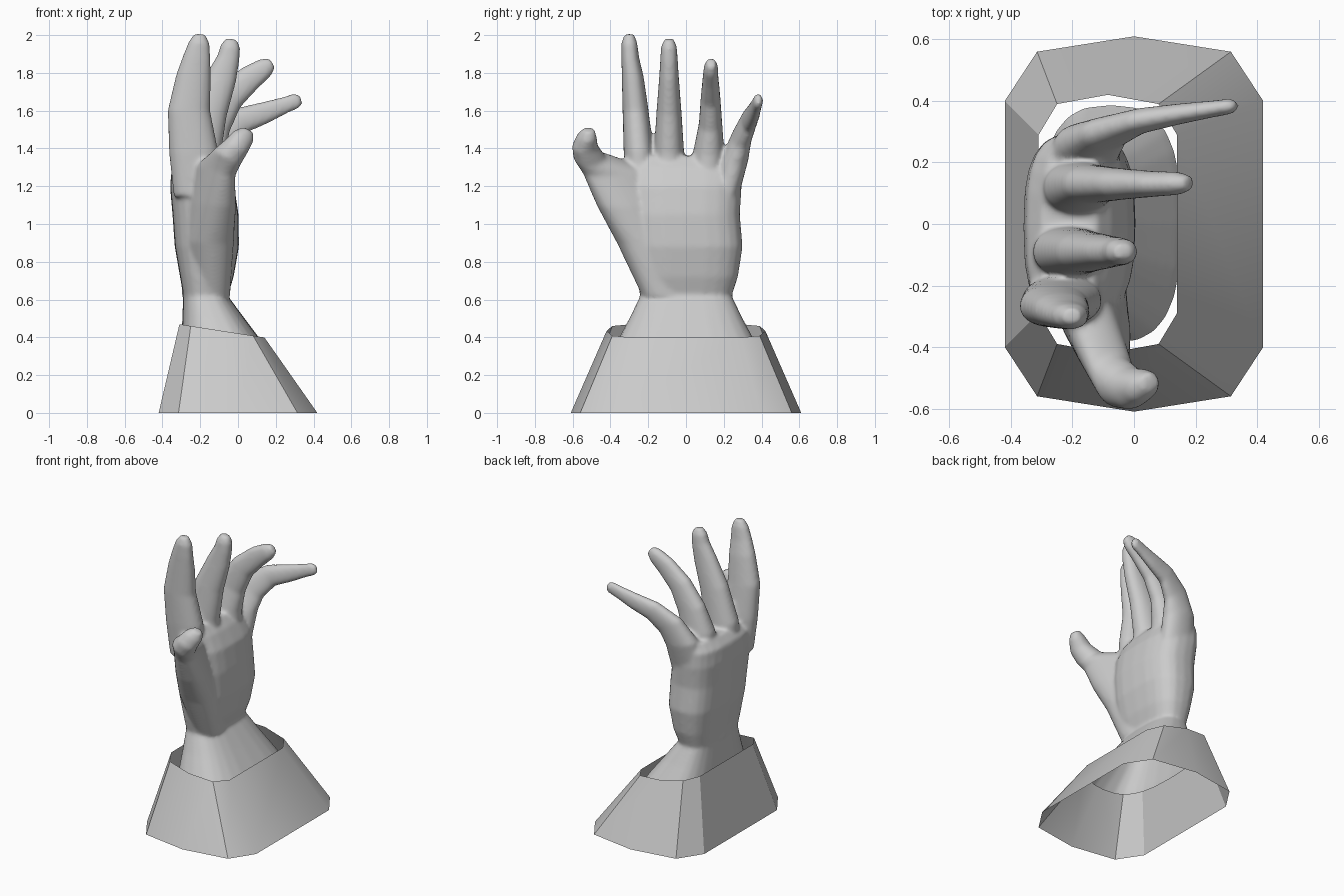
import bpy, bmesh, math
from mathutils import Vector, Matrix

if "Cube" in bpy.data.objects:
    bpy.data.objects.remove(bpy.data.objects["Cube"])

N = 24


def add_object(name, bm):
    bmesh.ops.recalc_face_normals(bm, faces=bm.faces)
    me = bpy.data.meshes.new(name)
    bm.to_mesh(me)
    bm.free()
    ob = bpy.data.objects.new(name, me)
    bpy.context.collection.objects.link(ob)
    return ob


def skin_rings(bm, rings, caps):
    vs = [[bm.verts.new(p) for p in r] for r in rings]
    n = len(rings[0])
    for a, b in zip(vs, vs[1:]):
        for i in range(n):
            j = (i + 1) % n
            bm.faces.new((a[i], a[j], b[j], b[i]))
    if caps:
        bm.faces.new(vs[0][::-1])
        bm.faces.new(vs[-1])


def spow(v, n):
    return math.copysign(abs(v) ** (2 / n), v)


def limb(name, stations, power=2.2, bend=1, yaw=0):
    """Closed loft; stations are (x, y, z, half x, half y), rings lean along the path."""
    rings = []
    for k, (x, y, z, hx, hy) in enumerate(stations):
        a, b = stations[max(k - 1, 0)], stations[min(k + 1, len(stations) - 1)]
        tilt = bend * math.atan2(b[0] - a[0], b[2] - a[2])
        rot = Matrix.Rotation(tilt, 3, 'Y') @ Matrix.Rotation(yaw, 3, 'Z')
        ring = []
        for i in range(N):
            t = math.tau * i / N
            p = Vector((hx * spow(math.cos(t), power), hy * spow(math.sin(t), power), 0))
            ring.append(Vector((x, y, z)) + rot @ p)
        rings.append(ring)
    bm = bmesh.new()
    skin_rings(bm, rings, True)
    return add_object(name, bm)


def smooth(ob, angle):
    bpy.ops.object.select_all(action='DESELECT')
    ob.select_set(True)
    bpy.context.view_layer.objects.active = ob
    bpy.ops.object.shade_smooth_by_angle(angle=math.radians(angle))


# Forearm, wrist and palm
parts = [limb("hand", [
    (-.06, 0, .28, .25, .42), (-.08, 0, .36, .22, .375), (-.13, 0, .50, .165, .30),
    (-.172, 0, .62, .118, .242), (-.165, .005, .72, .142, .27), (-.165, .005, .88, .17, .295),
    (-.172, -.01, 1.05, .175, .295), (-.19, -.01, 1.20, .17, .305),
    (-.21, -.01, 1.30, .14, .30), (-.21, -.01, 1.36, .09, .28)], 2.8, 0)]

# Thumb with its web
parts.append(limb("thumb", [
    (-.17, -.05, .62, .11, .19), (-.16, -.19, .90, .125, .18), (-.14, -.28, 1.10, .11, .20),
    (-.12, -.37, 1.28, .085, .185), (-.06, -.51, 1.35, .08, .085), (-.01, -.535, 1.41, .068, .068),
    (.03, -.525, 1.465, .06, .05), (.055, -.515, 1.50, .03, .03)], 2.2, .8, math.radians(22)))

# Fingers
fingers = {
    "index": [(-.22, -.24, 1.15, .12, .075), (-.235, -.25, 1.38, .13, .08), (-.26, -.267, 1.6, .113, .069),
              (-.235, -.282, 1.78, .093, .058), (-.218, -.295, 1.88, .074, .047),
              (-.205, -.30, 1.96, .056, .042), (-.20, -.30, 2.005, .03, .025)],
    "middle": [(-.21, -.09, 1.15, .12, .075), (-.21, -.09, 1.38, .12, .08), (-.155, -.09, 1.6, .1, .066),
               (-.085, -.09, 1.78, .08, .052), (-.05, -.09, 1.88, .06, .046),
               (-.04, -.09, 1.94, .053, .042), (-.035, -.09, 1.98, .03, .025)],
    "ring": [(-.19, .11, 1.15, .12, .075), (-.18, .12, 1.38, .115, .083), (-.135, .13, 1.53, .1, .062),
             (-.05, .13, 1.67, .082, .052), (.06, .13, 1.77, .07, .042),
             (.14, .132, 1.825, .055, .038), (.18, .133, 1.855, .032, .024)],
    "little": [(-.17, .21, 1.15, .12, .07), (-.15, .255, 1.34, .115, .075), (-.09, .295, 1.46, .095, .054),
               (.02, .335, 1.55, .072, .042), (.15, .358, 1.592, .058, .034),
               (.25, .373, 1.63, .045, .028), (.31, .382, 1.652, .042, .026), (.335, .384, 1.66, .024, .018)],
}
parts += [limb(k + "_finger", v) for k, v in fingers.items()]

# Fuse the hand into one soft skin
hand = parts[0]
bpy.ops.object.select_all(action='DESELECT')
for p in parts:
    p.select_set(True)
bpy.context.view_layer.objects.active = hand
bpy.ops.object.join()
rm = hand.modifiers.new("fuse", 'REMESH')
rm.mode = 'VOXEL'
rm.voxel_size = .011
sm = hand.modifiers.new("soften", 'SMOOTH')
sm.factor = .5
sm.iterations = 10
hand.data = bpy.data.meshes.new_from_object(
    hand.evaluated_get(bpy.context.evaluated_depsgraph_get()))
hand.modifiers.clear()

# Open lower end of the forearm, hidden in the cuff
bm = bmesh.new()
bm.from_mesh(hand.data)
bmesh.ops.bisect_plane(bm, geom=bm.verts[:] + bm.edges[:] + bm.faces[:],
                       plane_co=(0, 0, .34), plane_no=(0, 0, 1), clear_inner=True)
bm.to_mesh(hand.data)
bm.free()
smooth(hand, 60)

# Sleeve cuff: open ten-sided tube with a slanted top
def cuff_ring(cx, pts):
    right = [(x, y) for x, y in pts]
    loop = right + [(-x, y) for x, y in right[:2][::-1]]
    loop += [(-x, -y) for x, y in loop]
    out = []
    for x, y in loop:
        if (x, y) not in out:
            out.append((x, y))
    return [(cx + x, y) for x, y in out]


bottom = [(x, y, 0) for x, y in cuff_ring(0, [(.42, .40), (.315, .56), (0, .61)])]
top = [(x, y, .421 - .156 * x) for x, y in cuff_ring(-.085, [(.225, .29), (.165, .39), (0, .42)])]
bm = bmesh.new()
skin_rings(bm, [bottom, top], False)
smooth(add_object("sleeve_cuff", bm), 30)
